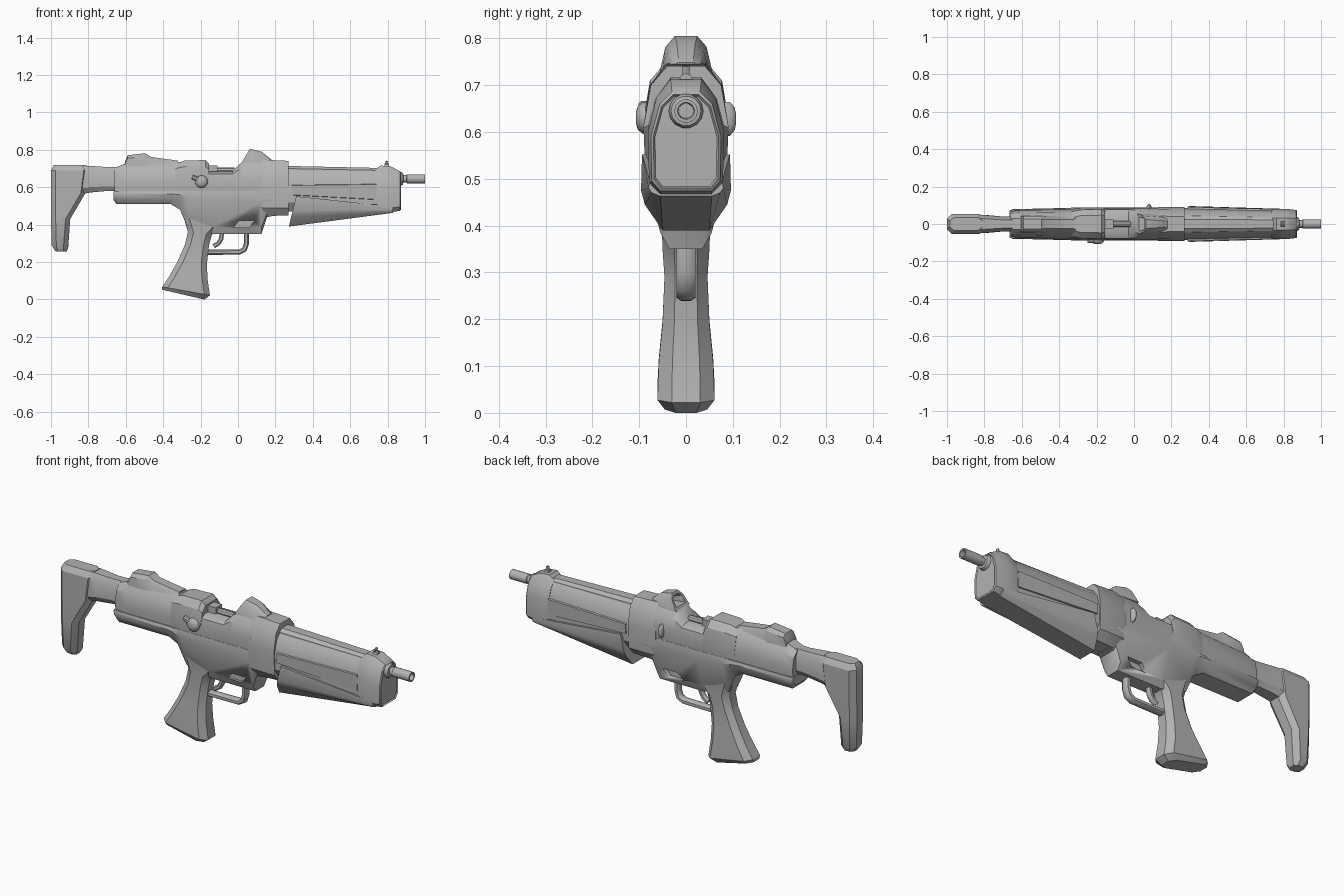
import bpy, bmesh, math
from mathutils import Vector

grey = bpy.data.materials.new("plain grey")
grey.diffuse_color = (0.45, 0.45, 0.45, 1)


def finish(name, bm, angle=32):
    bmesh.ops.recalc_face_normals(bm, faces=bm.faces)
    me = bpy.data.meshes.new(name)
    bm.to_mesh(me)
    bm.free()
    ob = bpy.data.objects.new(name, me)
    bpy.context.collection.objects.link(ob)
    me.materials.append(grey)
    bpy.ops.object.select_all(action='DESELECT')
    ob.select_set(True)
    bpy.context.view_layer.objects.active = ob
    bpy.ops.object.shade_smooth_by_angle(angle=math.radians(angle))
    return ob


def skin(name, rings, angle=32):
    """Bridge closed rings of points and cap both ends."""
    bm = bmesh.new()
    rows = [[bm.verts.new(p) for p in r] for r in rings]
    n = len(rows[0])
    for a, b in zip(rows, rows[1:]):
        for i in range(n):
            j = (i + 1) % n
            bm.faces.new((a[i], a[j], b[j], b[i]))
    bm.faces.new(rows[0])
    bm.faces.new(rows[-1])
    return finish(name, bm, angle)


def mirrored(half):
    return half + [(x, -y, z) for x, y, z in reversed(half)]


def cross(x, *yz, slant=0, zref=0.6):
    """Ring across the length, given as its +y half from bottom to top."""
    return mirrored([(x + slant * (z - zref), y, z) for y, z in yz])


def slab(back, front, w, c=0.025):
    """Chamfered ring lying roughly flat, from a back point to a front point."""
    (xb, zb), (xf, zf) = back, front
    t = c / (xf - xb)
    dz = (zf - zb) * t
    return mirrored([(xb, w * .5, zb), (xb + c, w, zb + dz),
                     (xf - c, w, zf - dz), (xf, w * .5, zf)])


def lathe(name, steps, centre, axis, sides=12, squash=1):
    """Turned part: steps are (distance along axis, radius)."""
    rings = []
    for d, r in steps:
        ring = []
        for i in range(sides):
            a = math.tau * i / sides
            u, v = r * math.cos(a) * squash, r * math.sin(a)
            off = (d, u, v) if axis == 'X' else (u, d, v)
            ring.append(Vector(centre) + Vector(off))
        rings.append(ring)
    return skin(name, rings, 40)


def box(name, x, y, z):
    return skin(name, [[(a, y[0], z[0]), (a, y[1], z[0]), (a, y[1], z[1]), (a, y[0], z[1])] for a in x])


def strap(name, path, w, t):
    """Octagonal bar swept along an (x, z) path."""
    rings = []
    for i, (x, z) in enumerate(path):
        a, b = path[max(i - 1, 0)], path[min(i + 1, len(path) - 1)]
        d = Vector((b[0] - a[0], b[1] - a[1])).normalized()
        nx, nz = -d.y, d.x
        half = [(w * .5, -t), (w, -t * .5), (w, t * .5), (w * .5, t)]
        rings.append(mirrored([(x + nx * k, y, z + nz * k) for y, k in half]))
    return skin(name, rings, 40)


# shoulder stock
skin("stock_butt", [
    slab((-.978, .258), (-.918, .255), .028, .015), slab((-.996, .29), (-.908, .275), .044),
    slab((-1, .43), (-.897, .43), .05), slab((-1, .57), (-.815, .57), .054),
    slab((-1, .69), (-.80, .69), .054), slab((-.985, .718), (-.81, .718), .035)])
skin("stock_arm", [
    cross(-.85, (.03, .56), (.05, .585), (.05, .69), (.03, .716)),
    cross(-.79, (.03, .572), (.048, .60), (.047, .68), (.028, .714)),
    cross(-.70, (.025, .58), (.04, .605), (.04, .67), (.022, .708)),
    cross(-.62, (.025, .58), (.042, .605), (.042, .67), (.022, .71))])

# rear upper receiver
skin("rear_receiver", [
    cross(-.66, (.06, .56), (.069, .61), (.057, .675), (.028, .703)),
    cross(-.60, (.07, .56), (.074, .62), (.062, .69), (.03, .728)),
    cross(-.31, (.074, .56), (.08, .63), (.065, .70), (.03, .735))])

# raised rear sight with a long sloping tail
skin("rear_sight", [
    cross(-.605, (.045, .69), (.042, .725), (.025, .735)),
    cross(-.59, (.047, .69), (.042, .755), (.026, .771)),
    cross(-.495, (.05, .69), (.042, .765), (.026, .782)),
    cross(-.465, (.05, .69), (.038, .735), (.024, .762)),
    cross(-.32, (.05, .69), (.038, .72), (.024, .742))])

# bolt housing, open port and forward shoulder
skin("bolt_housing", [
    cross(-.335, (.074, .57), (.08, .63), (.066, .70), (.032, .724)),
    cross(-.285, (.08, .57), (.087, .645), (.076, .71), (.045, .743)),
    cross(-.175, (.08, .57), (.088, .645), (.077, .71), (.047, .745)),
    cross(-.155, (.08, .57), (.086, .64), (.072, .695), (.045, .725))])
skin("port_section", [
    cross(-.17, (.08, .57), (.085, .63), (.077, .67), (.05, .684)),
    cross(-.03, (.08, .57), (.085, .63), (.077, .67), (.05, .684)),
    cross(.00, (.08, .57), (.086, .64), (.074, .69), (.045, .715)),
    cross(.03, (.08, .57), (.086, .64), (.073, .70), (.042, .742)),
    cross(.13, (.08, .57), (.086, .64), (.073, .70), (.04, .742))])
box("bolt_block", (-.17, -.11), (-.025, .025), (.67, .717))
lathe("bolt_rod", [(-.12, .016), (-.02, .016)], (0, 0, .69), 'X', 8)

# forward receiver block
skin("front_block", [
    cross(.115, (.05, .46), (.078, .50), (.087, .61), (.074, .695), (.04, .737)),
    cross(.135, (.05, .445), (.085, .49), (.091, .61), (.077, .70), (.042, .747)),
    cross(.27, (.05, .45), (.085, .49), (.091, .61), (.075, .70), (.04, .741))])

# hooded sight, hollow toward the back
skin("sight_hood", [
    cross(.09, (.02, .745), (.02, .765), (.012, .775)),
    cross(.055, (.038, .745), (.034, .778), (.018, .792), slant=.6, zref=.79),
    cross(.06, (.056, .73), (.044, .782), (.024, .805), slant=.6, zref=.80),
    cross(.125, (.05, .73), (.038, .772), (.02, .791)),
    cross(.178, (.034, .73), (.028, .743), (.015, .749))])

# lower receiver with trigger housing
lower = skin("lower_receiver", [
    cross(-.665, (.045, .53), (.066, .55), (.072, .568), (.07, .578)),
    cross(-.648, (.05, .51), (.072, .535), (.079, .565), (.075, .578)),
    cross(-.36, (.05, .51), (.078, .535), (.086, .565), (.08, .58)),
    cross(-.31, (.045, .48), (.07, .52), (.088, .56), (.082, .58)),
    cross(-.27, (.038, .385), (.055, .44), (.088, .55), (.082, .58)),
    cross(-.13, (.035, .35), (.052, .39), (.088, .54), (.082, .58)),
    cross(.125, (.035, .35), (.055, .385), (.088, .52), (.082, .58)),
    cross(.155, (.045, .44), (.06, .46), (.088, .53), (.082, .58)),
    cross(.18, (.045, .445), (.06, .465), (.088, .53), (.082, .58))])

# shallow window pockets on both sides of the trigger housing
for s in (-1, 1):
    y = sorted((s * .04, s * .15))
    cut = skin("window_cutter", [[(x0, v, .385), (x1, v, .385), (x1 + .03, v, .422), (x0 + .03, v, .422)]
                                 for v in y for x0, x1 in [(-.025, .06)]])
    cut.hide_render = True
    cut.hide_viewport = True
    mod = lower.modifiers.new("window", 'BOOLEAN')
    mod.operation = 'DIFFERENCE'
    mod.solver = 'EXACT'
    mod.object = cut

# pistol grip
skin("grip", [
    slab((-.405, .052), (-.18, .0), .045, .03), slab((-.405, .068), (-.15, .022), .061, .03),
    slab((-.37, .12), (-.163, .11), .058, .03), slab((-.325, .20), (-.166, .19), .05, .03),
    slab((-.285, .29), (-.155, .29), .046, .03), slab((-.268, .36), (-.14, .345), .05, .03),
    slab((-.285, .42), (-.09, .40), .052, .03), slab((-.31, .485), (-.05, .46), .06, .03)])

# trigger and its guard
strap("trigger_guard", [(.045, .37), (.045, .30), (.035, .268), (.01, .254), (-.09, .253), (-.18, .253)], .02, .014)
strap("trigger", [(-.085, .37), (-.09, .325), (-.105, .30), (-.13, .285)], .014, .012)

# shroud around the barrel, plus a raised top strip
skin("barrel_shroud", [
    cross(.26, (.05, .47), (.082, .52), (.085, .60), (.066, .67), (.035, .704)),
    cross(.77, (.05, .48), (.073, .51), (.075, .60), (.056, .665), (.03, .694))])
skin("shroud_top_strip", [
    cross(.26, (.05, .66), (.045, .70), (.025, .714)),
    cross(.76, (.04, .66), (.036, .69), (.022, .703))])
for s in (-1, 1):
    skin("shroud_side_panel", [[(x, s * y, z) for y, z in p] for x, p in (
        (.285, [(.075, .555), (.089, .56), (.09, .61), (.077, .613)]),
        (.74, [(.065, .53), (.079, .535), (.08, .615), (.066, .618)]))])

# sloping lower handguard
skin("lower_handguard", [
    cross(.272, (.05, .39), (.088, .445), (.096, .475), (.094, .552), slant=.24, zref=.39),
    cross(.828, (.055, .463), (.073, .47), (.08, .48), (.078, .497))])

# nose cap with a shallow inset front
skin("nose_cap", [
    cross(.735, (.05, .49), (.075, .51), (.078, .60), (.06, .665), (.03, .695)),
    cross(.762, (.055, .475), (.079, .50), (.081, .60), (.063, .675), (.033, .716)),
    cross(.815, (.055, .466), (.079, .49), (.081, .60), (.063, .675), (.033, .712)),
    cross(.866, (.055, .474), (.073, .495), (.075, .59), (.056, .66), (.03, .686)),
    cross(.871, (.052, .48), (.068, .50), (.07, .59), (.052, .655), (.027, .68)),
    cross(.865, (.05, .484), (.065, .503), (.066, .59), (.049, .652), (.025, .676))])
lathe("front_sight_post", [(-.012, .014), (.012, .014)], (.795, 0, .712), 'X', 8)
strap("front_sight_blade", [(.785, .70), (.792, .725), (.796, .741)], .008, .006)

# barrel with hollow muzzle
lathe("barrel", [(.80, .037), (.872, .037), (.882, .032), (.884, .021), (.90, .021), (.903, .025),
                 (1.0, .025), (1.0, .018), (.94, .016)], (0, 0, .645), 'X', 14)

# side controls
lathe("selector_knob", [(.07, .034), (.092, .034), (.103, .025), (.107, .012)], (-.195, -.213 + .107 - .107 + .213, .63), 'Y', 12).scale.y = -1
strap("selector_lever", [(-.245, .655), (-.22, .645), (-.19, .632)], .012, .012).location.y = -.09
lathe("side_button", [(.07, .036), (.094, .036), (.104, .024), (.107, .01)], (.08, 0, .628), 'Y', 12, .36)
